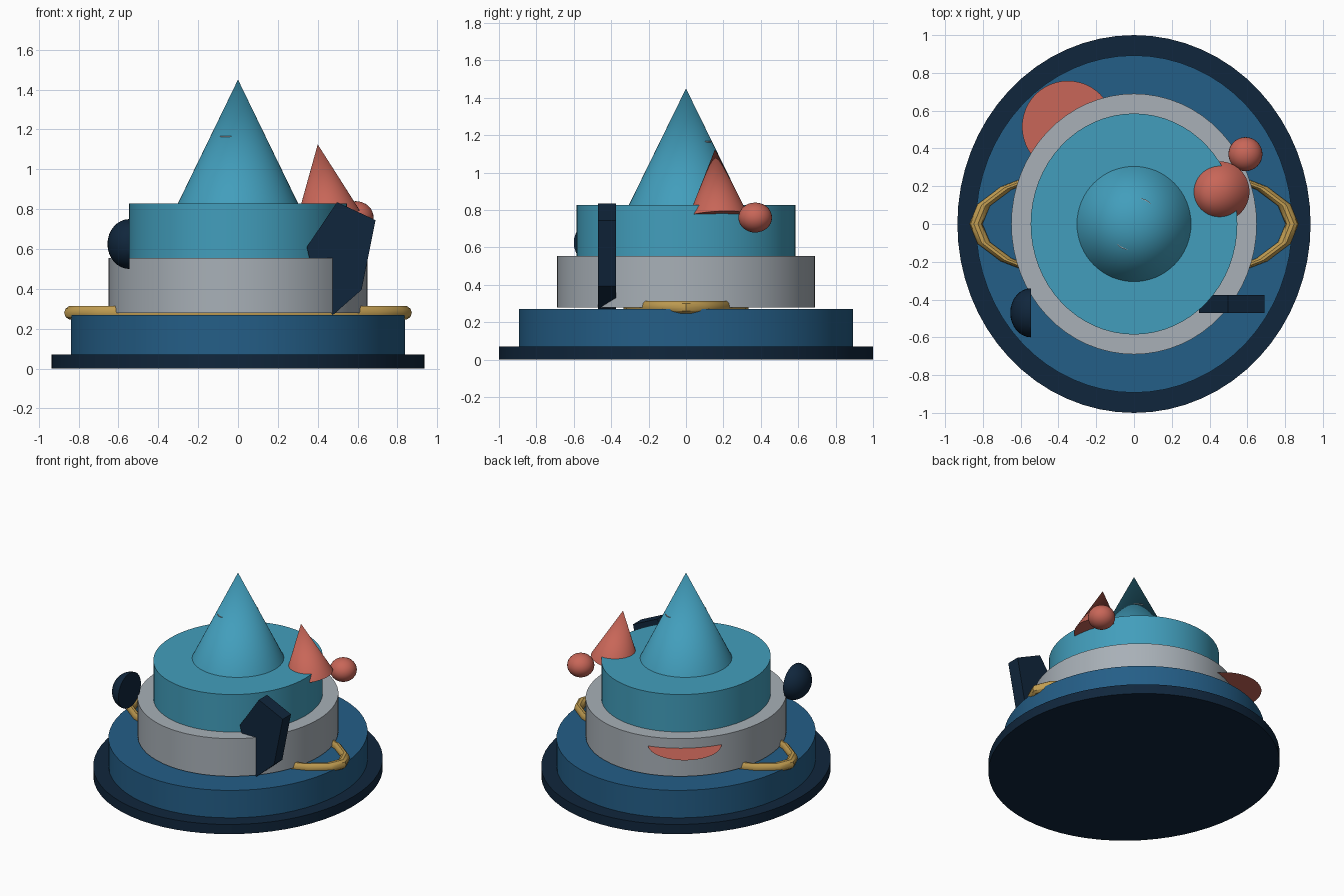
import bpy, bmesh, math
from mathutils import Matrix, Vector

if "Cube" in bpy.data.objects:
    bpy.data.objects.remove(bpy.data.objects["Cube"])


def mat(name, r, g, b):
    """Material from 0-255 display colour, stored as linear."""
    m = bpy.data.materials.new(name)
    lin = [((c / 255 + 0.055) / 1.055) ** 2.4 for c in (r, g, b)]
    m.diffuse_color = (*lin, 1)
    m.use_nodes = True
    m.node_tree.nodes["Principled BSDF"].inputs["Base Color"].default_value = m.diffuse_color
    return m


NAVY = mat("navy", 16, 38, 60)
BLUE = mat("deep blue", 36, 94, 135)
GREY = mat("light grey", 168, 176, 183)
TEAL = mat("teal", 66, 158, 188)
RED = mat("coral red", 200, 102, 88)
GOLD = mat("gold", 194, 158, 82)


def finish(name, bm, material, smooth=True):
    bmesh.ops.recalc_face_normals(bm, faces=bm.faces)
    me = bpy.data.meshes.new(name)
    bm.to_mesh(me)
    bm.free()
    me.materials.append(material)
    ob = bpy.data.objects.new(name, me)
    bpy.context.collection.objects.link(ob)
    if smooth:
        bpy.ops.object.select_all(action='DESELECT')
        ob.select_set(True)
        bpy.context.view_layer.objects.active = ob
        bpy.ops.object.shade_smooth_by_angle(angle=math.radians(35))
    return ob


def frustum(name, material, rx, ry, z0, z1, top=1.0):
    """Elliptical drum (top=1) or cone (top=0) standing on the z axis."""
    bm = bmesh.new()
    bmesh.ops.create_cone(bm, cap_ends=True, segments=64, radius1=1,
                          radius2=top, depth=z1 - z0)
    bmesh.ops.scale(bm, vec=(rx, ry, 1), verts=bm.verts)
    bmesh.ops.translate(bm, vec=(0, 0, (z0 + z1) / 2), verts=bm.verts)
    return finish(name, bm, material)


def ellipsoid(name, material, loc, radii, half=False):
    bm = bmesh.new()
    bmesh.ops.create_uvsphere(bm, u_segments=32, v_segments=16, radius=1)
    if half:  # keep the -x half and close it with a flat face
        geom = bm.verts[:] + bm.edges[:] + bm.faces[:]
        cut = bmesh.ops.bisect_plane(bm, geom=geom, plane_co=(0, 0, 0),
                                     plane_no=(1, 0, 0), clear_outer=True)
        rim = [e for e in cut["geom_cut"] if isinstance(e, bmesh.types.BMEdge)]
        bmesh.ops.contextual_create(bm, geom=rim)
    bmesh.ops.scale(bm, vec=radii, verts=bm.verts)
    bmesh.ops.translate(bm, vec=loc, verts=bm.verts)
    return finish(name, bm, material)


# Stacked tiers and the main cone
frustum("base_plate", NAVY, 0.935, 1.0, 0.0, 0.07)
frustum("lower_tier", BLUE, 0.838, 0.893, 0.07, 0.27)
frustum("middle_tier", GREY, 0.65, 0.69, 0.28, 0.555)
frustum("upper_tier", TEAL, 0.547, 0.585, 0.555, 0.828)
frustum("main_cone", TEAL, 0.302, 0.305, 0.828, 1.45, top=0)

# Thin collar barely piercing the main cone
collar = frustum("cone_collar", GREY, 0.143, 0.10, 1.162, 1.168)
collar.rotation_euler.z = math.radians(63)

# Leaning small cone, built along its own axis
apex, foot = Vector((0.40, 0.155, 1.125)), Vector((0.453, 0.172, 0.77))
axis = apex - foot
bm = bmesh.new()
bmesh.ops.create_cone(bm, cap_ends=True, segments=48, radius1=0.16, radius2=0,
                      depth=axis.length)
turn = Vector((0, 0, 1)).rotation_difference(axis).to_matrix().to_4x4()
bm.transform(Matrix.Translation((apex + foot) / 2) @ turn)
finish("small_cone", bm, RED)

# Side ball and half dome
ellipsoid("side_ball", RED, (0.59, 0.37, 0.76), (0.09, 0.09, 0.08))
ellipsoid("half_dome", NAVY, (-0.545, -0.47, 0.625), (0.11, 0.13, 0.125), half=True)

# Flat disc emerging from the back of the middle tier
bm = bmesh.new()
bmesh.ops.create_circle(bm, cap_ends=True, segments=48, radius=0.243)
bmesh.ops.translate(bm, vec=(-0.35, 0.515, 0.485), verts=bm.verts)
finish("back_disc", bm, RED, smooth=False)

# Angular slab on the front right
bm = bmesh.new()
outline = [(0.345, 0.61), (0.497, 0.835), (0.69, 0.745),
           (0.62, 0.395), (0.475, 0.268), (0.40, 0.38)]
face = bm.faces.new([bm.verts.new((x, -0.47, z)) for x, z in outline])
ext = bmesh.ops.extrude_face_region(bm, geom=[face])
bmesh.ops.translate(bm, vec=(0, 0.095, 0),
                    verts=[v for v in ext["geom"] if isinstance(v, bmesh.types.BMVert)])
bm.faces.new([v for v in reversed([bm.verts[i] for i in range(6)])]) \
    if bm.verts.ensure_lookup_table() is None and not face.is_valid else None
finish("front_slab", bm, NAVY, smooth=False)

# Flattened ring whose ends form the two handles
bm = bmesh.new()
N, M = 20, 10
rings = []
for i in range(N):
    a = 2 * math.pi * i / N
    ring = []
    for j in range(M):
        b = 2 * math.pi * j / M
        r = 0.837 + 0.035 * math.cos(b)
        ring.append(bm.verts.new((r * math.cos(a), 0.385 * r * math.sin(a),
                                  0.28 + 0.035 * math.sin(b))))
    rings.append(ring)
for i in range(N):
    p, q = rings[i], rings[(i + 1) % N]
    for j in range(M):
        k = (j + 1) % M
        bm.faces.new((p[j], q[j], q[k], p[k]))
finish("handle_ring", bm, GOLD)
